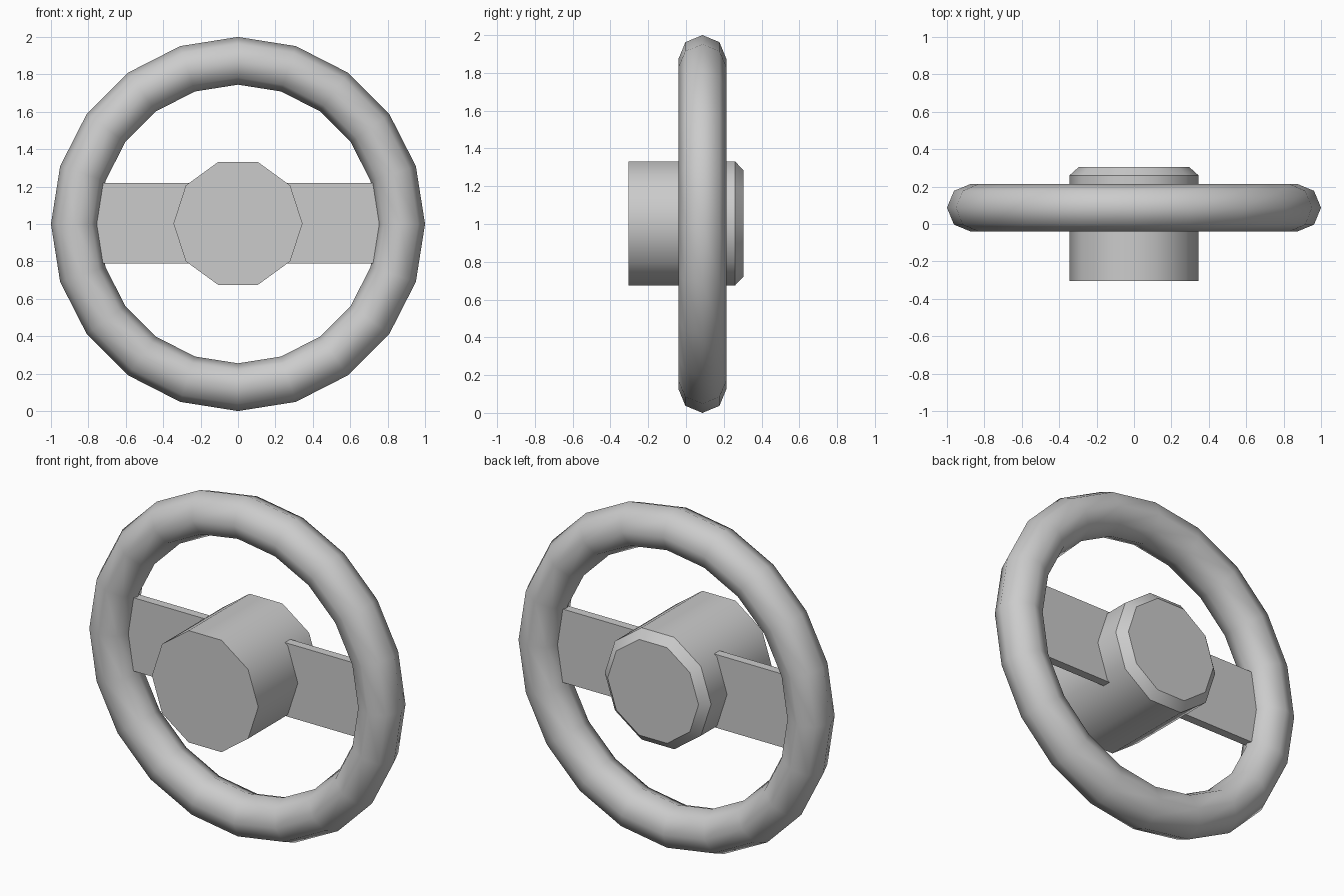
import bpy, math
from math import sin, cos, pi

if "Cube" in bpy.data.objects:
    bpy.data.objects.remove(bpy.data.objects["Cube"])

RIM_Y = 0.087   # depth of rim and spoke plane


def make_object(name, verts, faces, smooth_angle=None):
    mesh = bpy.data.meshes.new(name)
    mesh.from_pydata(verts, [], faces)
    obj = bpy.data.objects.new(name, mesh)
    bpy.context.collection.objects.link(obj)
    bpy.ops.object.select_all(action='DESELECT')
    obj.select_set(True)
    bpy.context.view_layer.objects.active = obj
    if smooth_angle:
        bpy.ops.object.shade_smooth_by_angle(angle=math.radians(smooth_angle))
    return obj


# Rim: 20-sided ring with an octagonal section
bpy.ops.mesh.primitive_torus_add(
    major_segments=20, minor_segments=8, major_radius=0.8725,
    minor_radius=0.1275, location=(0, RIM_Y, 1), rotation=(pi / 2, 0, 0))
rim = bpy.context.object
rim.name = "rim"
bpy.ops.object.shade_smooth()

# Hub: ten-sided drum, chamfered at the back
SIDES = 10
profile = [(0.345, -0.305), (0.345, 0.26), (0.295, 0.305)]
verts = [(r * cos(2 * pi * i / SIDES), y, 1.003 + r * sin(2 * pi * i / SIDES))
         for r, y in profile for i in range(SIDES)]
faces = [tuple(range(SIDES)), tuple(reversed(range(2 * SIDES, 3 * SIDES)))]
for k in range(len(profile) - 1):
    for i in range(SIDES):
        j = (i + 1) % SIDES
        a, b = k * SIDES, (k + 1) * SIDES
        faces.append((a + i, b + i, b + j, a + j))
make_object("hub", verts, faces, 40)

# Spokes: flat bars from inside the hub to inside the rim
for name, side in (("left_spoke", -1), ("right_spoke", 1)):
    bpy.ops.mesh.primitive_cube_add(size=1, location=(side * 0.53, RIM_Y, 1.004))
    spoke = bpy.context.object
    spoke.name = name
    spoke.scale = (0.60, 0.05, 0.43)
